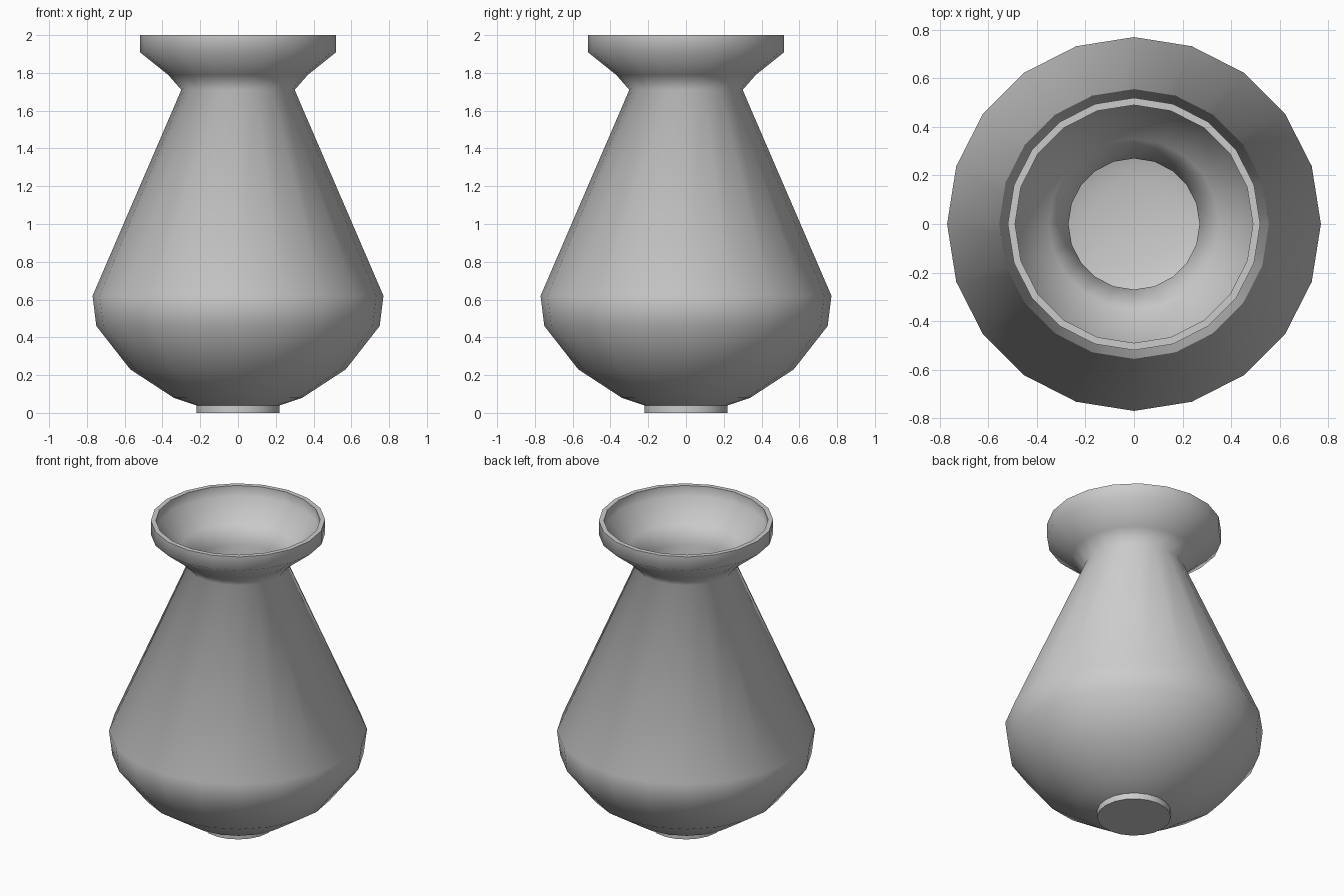
import bpy
import bmesh
import math

SIDES = 20

cube = bpy.data.objects.get("Cube")
if cube:
    bpy.data.objects.remove(cube, do_unlink=True)

# Single plain clay colour
clay = bpy.data.materials.new("grey_clay")
clay.use_nodes = True
clay.diffuse_color = (0.6, 0.6, 0.6, 1)
shader = clay.node_tree.nodes["Principled BSDF"]
shader.inputs["Base Color"].default_value = clay.diffuse_color
shader.inputs["Roughness"].default_value = 0.8

# Radius and height: foot, belly, neck and lip outside, then back down inside
outside = [(0.22, 0), (0.22, 0.04), (0.34, 0.08), (0.57, 0.23), (0.75, 0.46),
           (0.77, 0.62), (0.30, 1.71), (0.37, 1.79), (0.52, 1.91), (0.52, 2.0)]
inside = [(0.49, 2.0), (0.49, 1.93), (0.35, 1.81), (0.27, 1.71), (0.74, 0.61),
          (0.72, 0.47), (0.55, 0.25), (0.33, 0.11), (0.19, 0.07)]


def lathe(name, profile):
    """Spin a profile about z and close both ends with flat discs."""
    bm = bmesh.new()
    rings = []
    for radius, height in profile:
        angles = [math.tau * i / SIDES for i in range(SIDES)]
        rings.append([bm.verts.new((radius * math.cos(a), radius * math.sin(a), height))
                      for a in angles])
    for low, high in zip(rings, rings[1:]):
        for i in range(SIDES):
            j = (i + 1) % SIDES
            bm.faces.new((low[i], low[j], high[j], high[i]))
    bm.faces.new(rings[0][::-1])
    bm.faces.new(rings[-1])
    mesh = bpy.data.meshes.new(name)
    bm.to_mesh(mesh)
    bm.free()
    mesh.materials.append(clay)
    obj = bpy.data.objects.new(name, mesh)
    bpy.context.collection.objects.link(obj)
    return obj


vase = lathe("vase", outside + inside)

# Smooth body and neck, crisp foot and lip
bpy.ops.object.select_all(action="DESELECT")
vase.select_set(True)
bpy.context.view_layer.objects.active = vase
bpy.ops.object.shade_smooth_by_angle(angle=math.radians(67))
